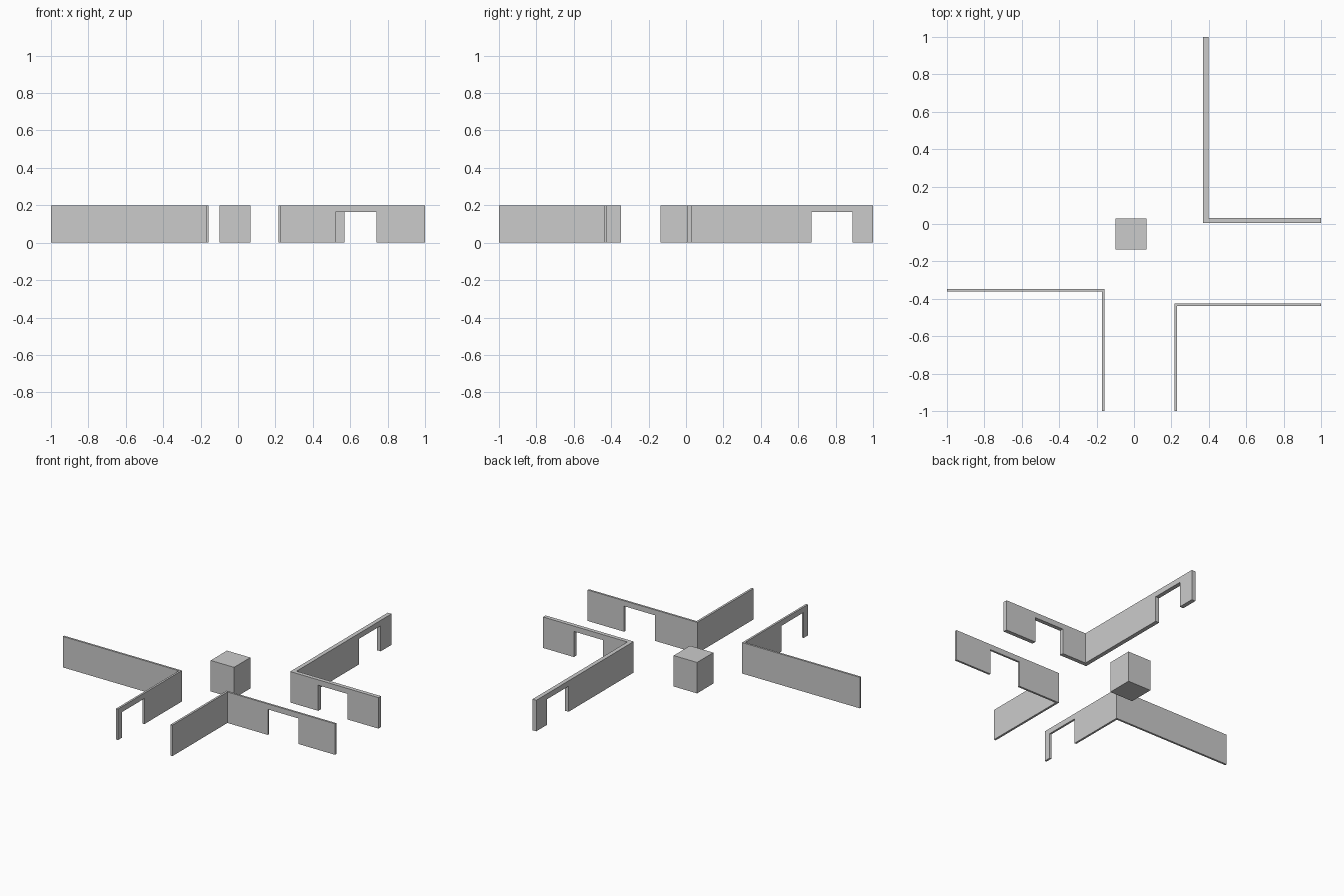
import bpy
import bmesh
from mathutils import Matrix, Vector

cube = bpy.data.objects.get("Cube")
if cube:
    bpy.data.objects.remove(cube, do_unlink=True)

WALL_HEIGHT = 0.2
DOOR_HEIGHT = 0.165

grey = bpy.data.materials.new("plain grey")
grey.use_nodes = True
colour = (0.6, 0.6, 0.6, 1)
grey.diffuse_color = colour
grey.node_tree.nodes["Principled BSDF"].inputs["Base Color"].default_value = colour


def add_object(name, bm):
    bmesh.ops.recalc_face_normals(bm, faces=bm.faces)
    mesh = bpy.data.meshes.new(name)
    bm.to_mesh(mesh)
    bm.free()
    mesh.materials.append(grey)
    obj = bpy.data.objects.new(name, mesh)
    bpy.context.collection.objects.link(obj)
    return obj


def box(name, low, high):
    low, high = Vector(low), Vector(high)
    bm = bmesh.new()
    place = Matrix.Translation((low + high) / 2) @ Matrix.Diagonal((*(high - low), 1))
    bmesh.ops.create_cube(bm, size=1, matrix=place)
    return add_object(name, bm)


def corner_wall(name, corner, ends, inner, doors):
    """L-shaped wall: outer corner, arm ends, inner corner, door boxes in plan."""
    (cx, cy), (ex, ey), (ix, iy) = corner, ends, inner
    outline = [(cx, cy), (ex, cy), (ex, iy), (ix, iy), (ix, ey), (cx, ey)]
    bm = bmesh.new()
    base = bm.faces.new([bm.verts.new((x, y, 0)) for x, y in outline])
    top = bmesh.ops.extrude_face_region(bm, geom=[base])["geom"]
    bmesh.ops.translate(bm, vec=(0, 0, WALL_HEIGHT),
                        verts=[v for v in top if isinstance(v, bmesh.types.BMVert)])
    wall = add_object(name, bm)
    # Doorways
    for axis, start, end in doors:
        pad = 0.05
        if axis == "x":
            low, high = (start, min(cy, iy) - pad), (end, max(cy, iy) + pad)
        else:
            low, high = (min(cx, ix) - pad, start), (max(cx, ix) + pad, end)
        cutter = box(name + "_door_cutter", (*low, -pad), (*high, DOOR_HEIGHT))
        cutter.hide_render = True
        cutter.hide_set(True)
        cut = wall.modifiers.new("doorway", "BOOLEAN")
        cut.operation = "DIFFERENCE"
        cut.solver = "EXACT"
        cut.object = cutter
        # Bake the cut so that the helper can go
        bpy.context.view_layer.objects.active = wall
        bpy.ops.object.modifier_apply(modifier=cut.name)
        bpy.data.objects.remove(cutter, do_unlink=True)
    return wall


# Thick wall at the back, with a doorway in each arm
corner_wall("back_wall", (0.37, 0.005), (1, 1), (0.397, 0.031),
            [("x", 0.57, 0.78), ("y", 0.67, 0.89)])

# Thin wall at the front left, with a doorway in its long arm
corner_wall("front_left_wall", (0.217, -0.425), (1, -1), (0.231, -0.438),
            [("x", 0.52, 0.74)])

# Thin wall at the front right, with a doorway in its short arm
corner_wall("front_right_wall", (-0.158, -0.347), (-1, -1), (-0.171, -0.36),
            [("y", -0.957, -0.73)])

# Solid block in the middle
box("centre_block", (-0.1, -0.136, 0), (0.067, 0.03, WALL_HEIGHT))
